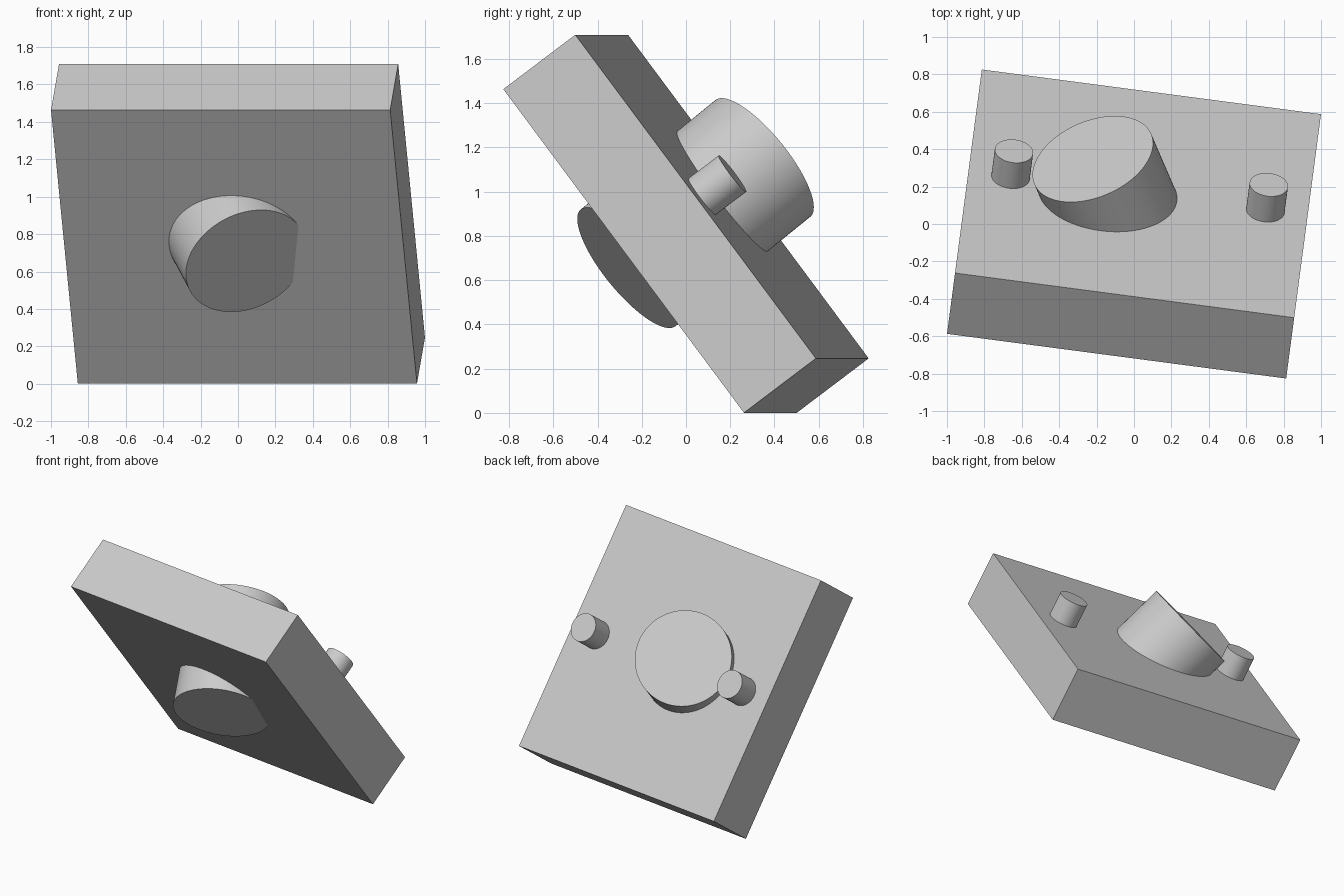
import bpy
import bmesh
from math import radians
from mathutils import Matrix, Vector

cube = bpy.data.objects.get("Cube")
if cube:
    bpy.data.objects.remove(cube, do_unlink=True)

GREY = (0.6, 0.6, 0.6, 1.0)
mat = bpy.data.materials.new("light_grey")
mat.use_nodes = True
mat.diffuse_color = GREY
mat.node_tree.nodes["Principled BSDF"].inputs["Base Color"].default_value = GREY

SIDE, THICK = 1.829, 0.41

# Shared tilted frame: local z is the slab's rear, upward-facing normal
frame = (Matrix.Translation((0, 0, 0.855))
         @ Matrix.Rotation(radians(-7.5), 4, 'Z')
         @ Matrix.Rotation(radians(-53.13), 4, 'X'))


def finish(bm, name):
    mesh = bpy.data.meshes.new(name)
    bm.to_mesh(mesh)
    bm.free()
    mesh.materials.append(mat)
    obj = bpy.data.objects.new(name, mesh)
    bpy.context.collection.objects.link(obj)
    obj.matrix_world = frame
    return obj


def rod(name, start, end, radius, sides=96):
    """Capped cylinder between two points of the slab's frame."""
    start, end = Vector(start), Vector(end)
    axis = end - start
    place = (Matrix.Translation((start + end) / 2)
             @ axis.to_track_quat('Z', 'Y').to_matrix().to_4x4())
    bm = bmesh.new()
    bmesh.ops.create_cone(bm, cap_ends=True, segments=sides, radius1=radius,
                          radius2=radius, depth=axis.length, matrix=place)
    obj = finish(bm, name)
    bpy.ops.object.select_all(action='DESELECT')
    obj.select_set(True)
    bpy.context.view_layer.objects.active = obj
    bpy.ops.object.shade_smooth_by_angle(angle=radians(30))
    return obj


# Square slab
bm = bmesh.new()
bmesh.ops.create_cube(bm, size=1, matrix=Matrix.Diagonal((SIDE, SIDE, THICK, 1)))
finish(bm, "slab")

# Large slanted cylinder passing through the slab
rod("slanted_cylinder", (0.077, 0.007, -0.322), (-0.264, -0.047, 0.43), 0.34)

# Two small pins standing on the rear face
for name, x in (("right_pin", -0.687), ("left_pin", 0.687)):
    rod(name, (x, 0, 0.1), (x, 0, 0.378), 0.103, 64)
